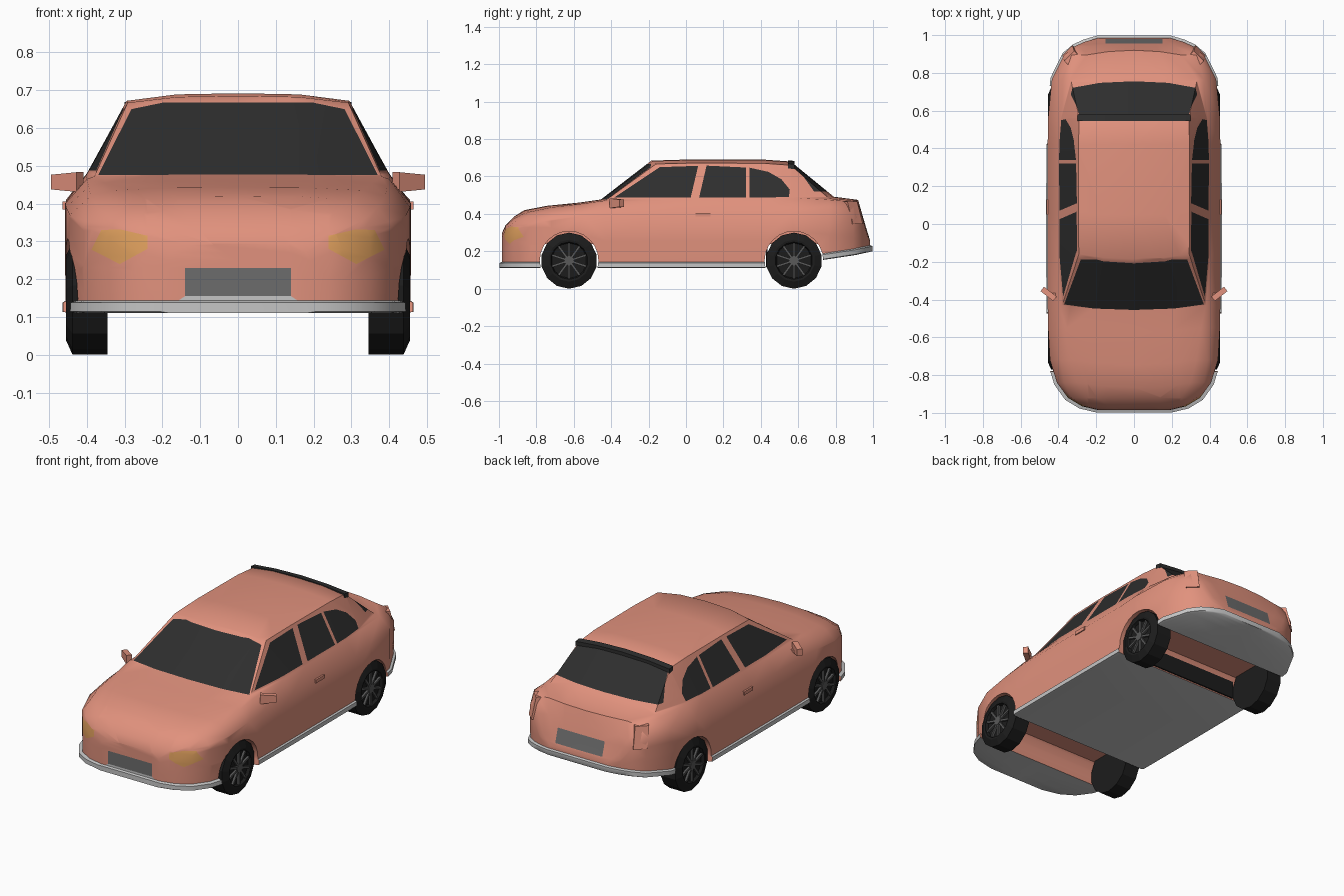
import bpy, bmesh, math
from mathutils import Vector, Matrix

cube = bpy.data.objects.get("Cube")
if cube:
    bpy.data.objects.remove(cube, do_unlink=True)


def material(name, r, g, b):
    m = bpy.data.materials.new(name)
    m.use_nodes = True
    m.diffuse_color = (r, g, b, 1)
    m.node_tree.nodes["Principled BSDF"].inputs["Base Color"].default_value = (r, g, b, 1)
    return m


PAINT = material("salmon paint", .75, .285, .205)
SILVER = material("silver trim", .56, .56, .56)
GLASS = material("dark glass", .027, .027, .027)
AMBER = material("amber lamp", .74, .35, .11)
PLATE = material("grey plate", .15, .15, .15)
TYRE = material("black rubber", .012, .012, .012)
RIM = material("rim grey", .10, .10, .10)


def finish(name, bm, mats, smooth=None):
    bmesh.ops.recalc_face_normals(bm, faces=bm.faces)
    me = bpy.data.meshes.new(name)
    bm.to_mesh(me)
    bm.free()
    for m in mats:
        me.materials.append(m)
    ob = bpy.data.objects.new(name, me)
    bpy.context.collection.objects.link(ob)
    if smooth:
        shade(ob, smooth)
    return ob


def shade(ob, degrees):
    bpy.ops.object.select_all(action='DESELECT')
    ob.select_set(True)
    bpy.context.view_layer.objects.active = ob
    bpy.ops.object.shade_smooth_by_angle(angle=math.radians(degrees))


def add_box(bm, centre, size, rot=Matrix()):
    mat = Matrix.Translation(centre) @ rot @ Matrix.Diagonal((*size, 1))
    return bmesh.ops.create_cube(bm, size=1, matrix=mat)["verts"]


def add_disc(bm, centre, radius, depth, segments):
    place = Matrix.Translation(centre) @ Matrix.Rotation(math.pi / 2, 4, 'Y')
    bmesh.ops.create_cone(bm, cap_ends=True, segments=segments, radius1=radius, radius2=radius,
                          depth=depth, matrix=place)


def paint(bm, outline, axis, sign, index, low=0.0):
    """Cut a convex outline into the faces that look along an axis and colour it."""
    u, v = [i for i in range(3) if i != axis]
    middle = sum((Vector(p) for p in outline), Vector((0, 0))) / len(outline)
    bm.normal_update()
    faces = [f for f in bm.faces
             if f.normal[axis] * sign > .2 and f.calc_center_median().z > low]
    for a, b in zip(outline, outline[1:] + outline[:1]):
        co, no = Vector(), Vector()
        co[u], co[v] = a
        no[u], no[v] = b[1] - a[1], a[0] - b[0]
        if (middle[0] - a[0]) * no[u] + (middle[1] - a[1]) * no[v] < 0:
            no = -no
        geom = set(faces)
        for f in faces:
            geom.update(f.edges)
            geom.update(f.verts)
        cut = bmesh.ops.bisect_plane(bm, geom=list(geom), dist=1e-5, plane_co=co, plane_no=no)
        found = {g for g in cut["geom"] if isinstance(g, bmesh.types.BMFace)}
        faces = [f for f in found if (f.calc_center_median() - co).dot(no) > 0]
    for f in faces:
        f.material_index = index


# Body stations: y, half width, bottom, shoulder, belt x/z, roof edge x/z, centre z
STATIONS = [
    (-.985, .19, .11, .25, .18, .27, .13, .29, .295),
    (-.965, .275, .11, .28, .26, .32, .20, .335, .34),
    (-.92, .35, .11, .31, .33, .355, .25, .375, .385),
    (-.84, .408, .11, .34, .37, .39, .30, .41, .42),
    (-.72, .445, .11, .37, .39, .42, .33, .435, .443),
    (-.55, .455, .11, .39, .395, .445, .355, .455, .46),
    (-.43, .457, .11, .40, .40, .465, .38, .472, .477),
    (-.16, .458, .11, .40, .402, .475, .292, .667, .685),
    (.05, .458, .11, .40, .402, .475, .295, .672, .692),
    (.42, .457, .11, .40, .40, .48, .294, .67, .69),
    (.56, .455, .13, .41, .39, .48, .29, .66, .68),
    (.765, .435, .16, .42, .37, .475, .335, .482, .492),
    (.895, .37, .18, .40, .33, .465, .25, .472, .475),
    (.94, .315, .19, .35, .29, .39, .22, .40, .405),
    (.965, .26, .195, .28, .24, .30, .18, .315, .32),
    (.985, .19, .20, .24, .18, .25, .12, .252, .255),
]


def ring(y, w, zb, zs, bx, bz, rx, rz, cz):
    bow = 0
    if -.9 < y < -.1:
        bow = -.025
    elif .6 < y < .9:
        bow = .025
    lip = y * 1.012
    out = w + (.014 if y < -.6 else .007)
    half = [(0, lip, zb), (w - .01, lip, zb), (out, lip, zb + .004),
            (out, lip, zb + .028), (w - .002, y, zb + .033),
            (w, y, (zb + zs) / 2), (w, y, zs), (bx, y, bz), (rx, y, rz),
            (rx * .55, y + bow * .7, rz + (cz - rz) * .85), (0, y + bow, cz)]
    return half + [(-x, a, z) for x, a, z in half[-2:0:-1]]


bm = bmesh.new()
rings = [[bm.verts.new(p) for p in ring(*s)] for s in STATIONS]
n = len(rings[0])
for a, b in zip(rings, rings[1:]):
    for i in range(n):
        j = (i + 1) % n
        f = bm.faces.new((a[i], a[j], b[j], b[i]))
        f.material_index = 1 if i < 4 or i >= n - 4 else 0

# Nose and tail closed with level strips, silver at the bumper
for end in (rings[0], rings[-1]):
    for i in range(n // 2):
        corners = dict.fromkeys((end[i], end[i + 1], end[-i - 1], end[-i]))
        f = bm.faces.new(list(corners))
        f.material_index = 1 if i < 4 else 0
bmesh.ops.recalc_face_normals(bm, faces=bm.faces)

# Windscreen, rear window, plates and the ledge under the front plate
paint(bm, [(-.37, .476), (.37, .476), (.282, .65), (.2, .667), (-.2, .667), (-.282, .65)], 1, -1, 2, .47)
paint(bm, [(-.335, .52), (.335, .52), (.285, .656), (.16, .676), (-.16, .676), (-.285, .656)], 1, 1, 2, .47)
paint(bm, [(-.14, .155), (.14, .155), (.14, .23), (-.14, .23)], 1, -1, 4)
paint(bm, [(-.158, .143), (.158, .143), (.14, .155), (-.14, .155)], 1, -1, 1)
paint(bm, [(-.15, .27), (.15, .27), (.15, .35), (-.15, .35)], 1, 1, 4)

# Side windows and headlights
SIDE_WINDOWS = [
    [(-.385, .487), (.025, .487), (.065, .657), (-.14, .65)],
    [(.07, .487), (.32, .487), (.32, .648), (.11, .658)],
    [(.34, .487), (.55, .49), (.555, .53), (.51, .585), (.44, .625), (.34, .647)],
]
LAMP = [(.24, .28), (.24, .315), (.313, .332), (.362, .33), (.388, .278), (.313, .24)]
for s in (1, -1):
    for window in SIDE_WINDOWS:
        paint(bm, window, 0, s, 2, .44)
    paint(bm, [(s * x, z) for x, z in LAMP], 1, -1, 3, .14)
body = finish("body", bm, [PAINT, SILVER, GLASS, AMBER, PLATE])

# Wheel arches cut across the body, each with a flat liner overhead
AXLES = {"front": -.625, "rear": .577}
for end, y in AXLES.items():
    bm = bmesh.new()
    add_disc(bm, (0, y, .15), .157, 1.2, 24)
    cutter = finish("bay_cutter", bm, [PAINT])
    cutter.hide_render = True
    mod = body.modifiers.new("bay", 'BOOLEAN')
    mod.operation, mod.solver, mod.object = 'DIFFERENCE', 'EXACT', cutter
    bpy.context.view_layer.objects.active = body
    bpy.ops.object.modifier_apply(modifier=mod.name)
    bpy.data.objects.remove(cutter, do_unlink=True)

    bm = bmesh.new()
    add_box(bm, (0, y, .275), (.7, .27, .07))
    finish(f"{end}_bay_liner", bm, [PAINT])
shade(body, 48)

# Crisp edges where two colours meet
bm = bmesh.new()
bm.from_mesh(body.data)
for e in bm.edges:
    if len({f.material_index for f in e.link_faces}) > 1:
        e.smooth = False
bm.to_mesh(body.data)
bm.free()

# Black panel at the front of the rear bay
bm = bmesh.new()
add_box(bm, (0, .432, .178), (.68, .008, .126))
finish("rear_bay_panel", bm, [TYRE])

# Wheels: lathed tyre and disc, with spokes and a hub
TYRE_PROFILE = [(.345, .09), (.345, .15), (.438, .15), (.455, .112), (.453, .1), (.436, .094)]
SEGMENTS = 14
for end, y in AXLES.items():
    for side, s in (("left", 1), ("right", -1)):
        bm = bmesh.new()
        loops = []
        for x, r in TYRE_PROFILE:
            angles = [2 * math.pi * k / SEGMENTS - math.pi / 2 for k in range(SEGMENTS)]
            loops.append([bm.verts.new((s * x, y + r * math.cos(t), .15 + r * math.sin(t)))
                          for t in angles])
        for a, b in zip(loops, loops[1:]):
            for k in range(SEGMENTS):
                j = (k + 1) % SEGMENTS
                bm.faces.new((a[k], a[j], b[j], b[k]))
        bm.faces.new(loops[0])
        bm.faces.new(loops[-1])
        finish(f"{end}_{side}_tyre", bm, [TYRE])

        bm = bmesh.new()
        hub = Vector((s * .442, y, .15))
        for k in range(10):
            rot = Matrix.Rotation(2 * math.pi * k / 10, 4, 'X')
            add_box(bm, hub + rot @ Vector((0, 0, .055)), (.012, .012, .08), rot)
        add_disc(bm, hub, .026, .018, 10)
        finish(f"{end}_{side}_spokes", bm, [RIM])

# Door mirrors, door handles and tail lamp housings
for side, s in (("left", 1), ("right", -1)):
    bm = bmesh.new()
    turn = Matrix.Rotation(s * math.radians(38), 4, 'Z')
    verts = add_box(bm, (s * .452, -.37, .457), (.085, .03, .052), turn)
    for v in verts:
        if abs(v.co.x) > .455:
            v.co.z = .457 + (v.co.z - .457) * .75
    add_box(bm, (s * .41, -.38, .44), (.05, .03, .016))
    finish(f"{side}_mirror", bm, [PAINT])

    bm = bmesh.new()
    add_box(bm, (s * .457, .09, .395), (.014, .08, .02))
    finish(f"{side}_door_handle", bm, [PAINT])

    bm = bmesh.new()
    lean = Matrix.Rotation(s * math.radians(45), 4, 'Z')
    verts = add_box(bm, (s * .335, .902, .405), (.05, .075, .12), lean)
    for v in verts:
        if v.co.z > .405:
            v.co.x -= s * .01
            v.co.y -= .03
    finish(f"{side}_tail_lamp", bm, [PAINT])

# Dark roof spoiler above the rear window, bent to the roof's arch
bm = bmesh.new()
verts = []
for x in (-.3, -.165, 0, .165, .3):
    top = .687 - .2 * x * x
    verts.append([bm.verts.new((x, y, z)) for y, z in
                  ((.545, top - .03), (.545, top), (.58, top - .004), (.58, top - .03))])
for a, b in zip(verts, verts[1:]):
    for k in range(4):
        j = (k + 1) % 4
        bm.faces.new((a[k], a[j], b[j], b[k]))
bm.faces.new(verts[0])
bm.faces.new(verts[-1])
finish("roof_spoiler", bm, [GLASS], 30)
